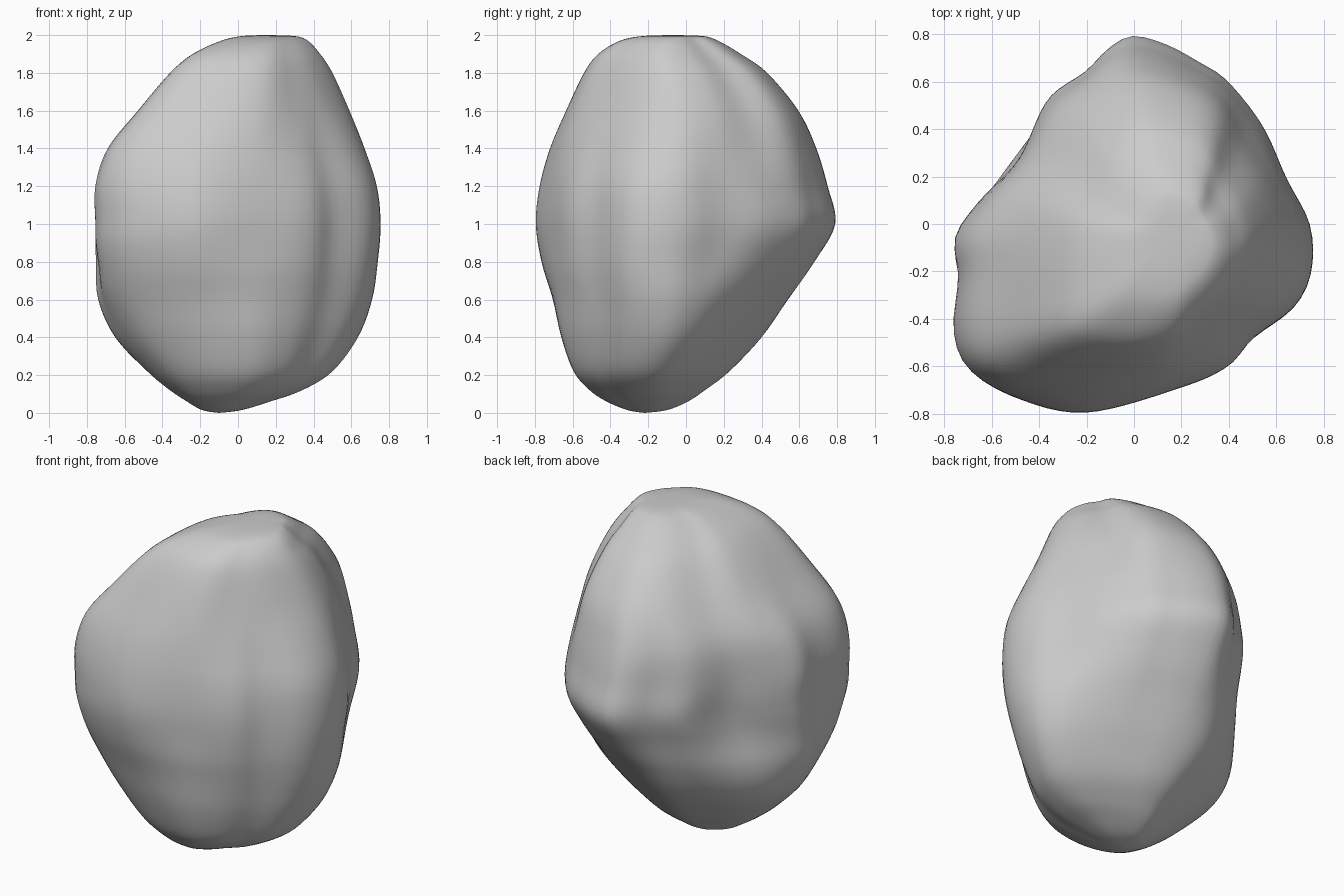
import bpy, bmesh
from math import atan2, hypot, cos, sin, tau

if "Cube" in bpy.data.objects:
    bpy.data.objects.remove(bpy.data.objects["Cube"])

# Horizontal outlines (x, y), counter-clockwise: low, middle and high on the boulder
LOW = [(.54, -.14), (.5, -.02), (.38, .08), (.2, .19), (.02, .28), (-.13, .3), (-.28, .22),
       (-.43, .1), (-.52, -.05), (-.53, -.24), (-.42, -.44), (-.2, -.56), (.06, -.59), (.24, -.52),
       (.36, -.41), (.48, -.3)]
MID = [(.75, 0), (.65, .2), (.55, .42), (.4, .61), (.28, .69), (.14, .765), (0, .8), (-.1, .75),
       (-.2, .65), (-.36, .53), (-.48, .28), (-.65, .1), (-.75, -.05), (-.735, -.22),
       (-.755, -.45), (-.69, -.61), (-.5, -.73), (-.2, -.795), (.2, -.69), (.4, -.6), (.51, -.48),
       (.68, -.35), (.755, -.2)]
HIGH = [(.5, -.1), (.47, .08), (.38, .22), (.32, .36), (.2, .43), (.02, .45), (-.12, .36),
        (-.23, .18), (-.34, .02), (-.38, -.26), (-.35, -.49), (-.1, -.56), (.13, -.54),
        (.29, -.42), (.42, -.28)]

# Levels: z, left, right, front, back
LEVELS = [(0, -.1, -.1, -.22, -.22), (.015, -.19, .02, -.31, -.1), (.06, -.27, .17, -.42, .01),
          (.12, -.36, .34, -.51, .1), (.22, -.48, .5, -.595, .23),
          (.4, -.65, .635, -.66, .4), (.6, -.74, .71, -.705, .54),
          (.8, -.752, .74, -.765, .68), (1, -.755, .755, -.795, .79), (1.2, -.755, .735, -.775, .75),
          (1.4, -.69, .67, -.72, .69), (1.6, -.53, .59, -.635, .595), (1.8, -.36, .5, -.54, .43),
          (1.9, -.24, .435, -.465, .29), (1.97, -.09, .37, -.35, .17), (1.995, .02, .3, -.23, .09),
          (2, .14, .14, -.07, -.07)]
N, STEPS = 96, 5


def spline(a, b, c, d, t):
    return b + .5 * t * (c - a + t * (2*a - 5*b + 4*c - d + t * (3*(b - c) + d - a)))


def box(pts):
    xs, ys = zip(*pts)
    return min(xs), max(xs), min(ys), max(ys)


def fit(pts, l, r, f, b):
    """Stretch an outline to the given extents."""
    x0, x1, y0, y1 = box(pts)
    return [(l + (x - x0) / (x1 - x0) * (r - l), f + (y - y0) / (y1 - y0) * (b - f)) for x, y in pts]


def radii(outline):
    """Smooth the outline, then sample its radius at N even angles."""
    p, n = fit(outline, -1, 1, -1, 1), len(outline)
    dense = [tuple(spline(*(p[(i + k) % n][a] for k in (-1, 0, 1, 2)), j / 12) for a in (0, 1))
             for i in range(n) for j in range(12)]
    pol = sorted((atan2(y, x) % tau, hypot(x, y)) for x, y in dense)
    pol = [(pol[-1][0] - tau, pol[-1][1])] + pol + [(pol[0][0] + tau, pol[0][1])]
    out = []
    for k in range(N):
        a = tau * k / N
        for (a0, r0), (a1, r1) in zip(pol, pol[1:]):
            if a0 <= a <= a1:
                out.append(r0 + (r1 - r0) * (a - a0) / max(a1 - a0, 1e-9))
                break
    return out


low, mid, high = map(radii, (LOW, MID, HIGH))


def section(z):
    """Blend the three outlines by height."""
    other, t = (low, (1 - z) / .7) if z < 1 else (high, (z - 1) / .8)
    t = max(0, min(1, t))
    t = t * t * (3 - 2 * t)
    return [((m + (o - m) * t) * cos(tau * k / N), (m + (o - m) * t) * sin(tau * k / N))
            for k, (m, o) in enumerate(zip(mid, other))]


# Boulder: loft through smoothly interpolated levels
bm = bmesh.new()
rings, last = [], len(LEVELS) - 1
for i in range(last):
    for s in range(STEPS):
        if i == 0 and s == 0:
            continue
        q = [LEVELS[max(0, min(last, i + k))] for k in (-1, 0, 1, 2)]
        z, l, r, f, b = (spline(*(row[c] for row in q), s / STEPS) for c in range(5))
        rings.append([bm.verts.new((x, y, z)) for x, y in fit(section(z), l, r, f, b)])
for a, b in zip(rings, rings[1:]):
    for k in range(N):
        j = (k + 1) % N
        bm.faces.new((a[k], a[j], b[j], b[k]))
for ring, row in ((rings[0], LEVELS[0]), (rings[-1], LEVELS[-1])):
    tip = bm.verts.new((row[1], row[3], row[0]))
    for k in range(N):
        bm.faces.new((ring[k], ring[(k + 1) % N], tip))
bmesh.ops.recalc_face_normals(bm, faces=bm.faces)
for face in bm.faces:
    face.smooth = True
mesh = bpy.data.meshes.new("boulder")
bm.to_mesh(mesh)
bm.free()
boulder = bpy.data.objects.new("boulder", mesh)
bpy.context.collection.objects.link(boulder)
